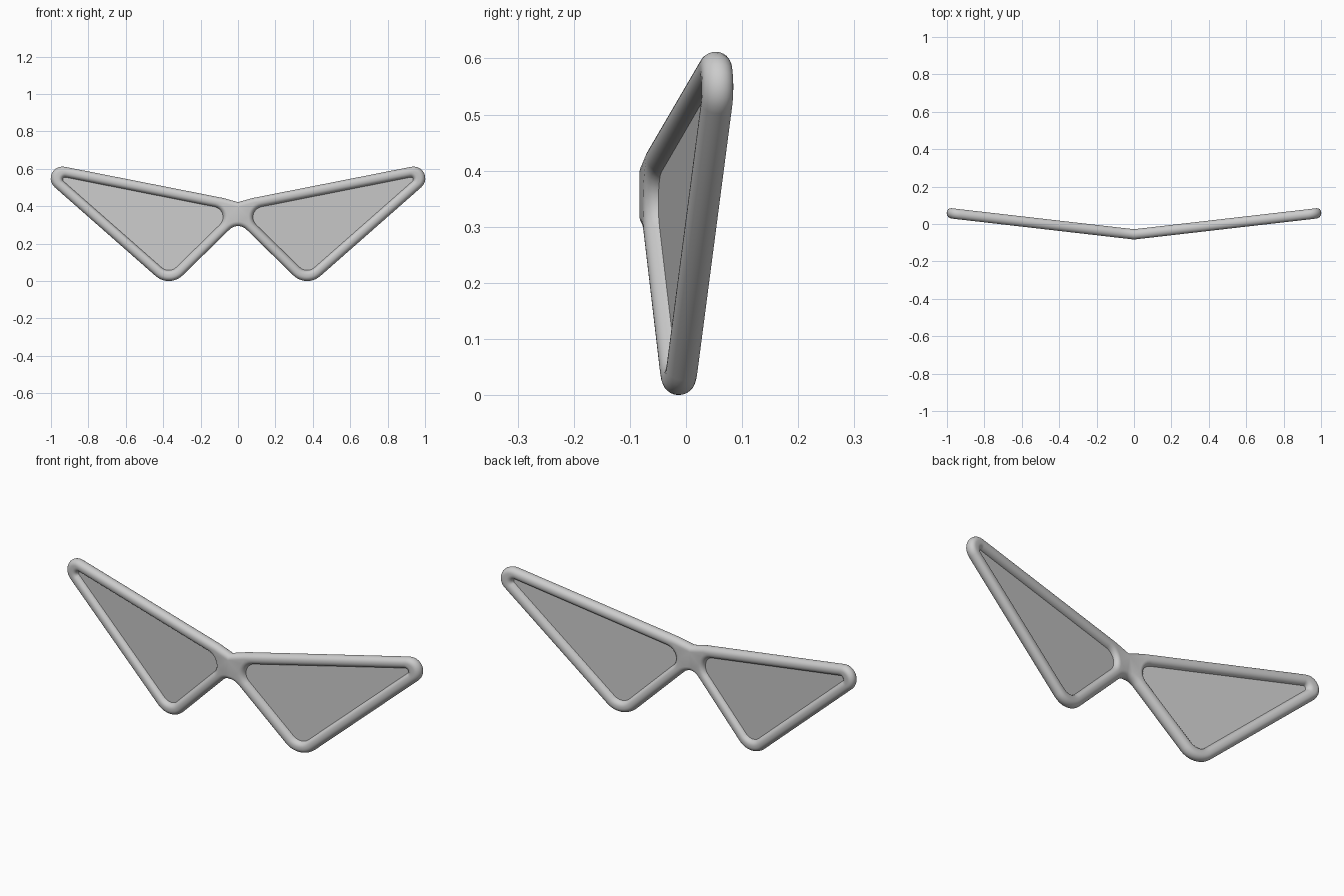
import bpy, bmesh, math
from mathutils import Vector

if "Cube" in bpy.data.objects:
    bpy.data.objects.remove(bpy.data.objects["Cube"])

HALF_T = 0.0275   # half thickness of the frame
ROUND = 0.025     # width of the rounded edge
SWEEP = 0.115     # how far each wing sweeps back per unit of x


def material(name, v):
    m = bpy.data.materials.new(name)
    m.diffuse_color = (v, v, v, 1)
    m.use_nodes = True
    m.node_tree.nodes["Principled BSDF"].inputs["Base Color"].default_value = m.diffuse_color
    return m


def fillet(corners, steps=10):
    """Closed outline from (x, z, radius) corners."""
    out = []
    n = len(corners)
    for i, (x, z, r) in enumerate(corners):
        p = Vector((x, z))
        if r == 0:
            out.append(p)
            continue
        a = (Vector(corners[i - 1][:2]) - p).normalized()
        b = (Vector(corners[(i + 1) % n][:2]) - p).normalized()
        half = a.angle(b) / 2
        centre = p + (a + b).normalized() * (r / math.sin(half))
        start = p + a * (r / math.tan(half)) - centre
        end = p + b * (r / math.tan(half)) - centre
        turn = math.pi - 2 * half
        for k in range(steps + 1):
            t = k / steps
            v = (start * math.sin((1 - t) * turn) + end * math.sin(t * turn)) / math.sin(turn)
            out.append(centre + v)
    return out


def inset(pts, d):
    """Offset a closed outline to its left by d."""
    out = []
    for i, p in enumerate(pts):
        a = (p - pts[i - 1]).normalized()
        b = (pts[(i + 1) % len(pts)] - p).normalized()
        na, nb = Vector((-a.y, a.x)), Vector((-b.y, b.x))
        out.append(p + (na + nb) * (d / (1 + na.dot(nb))))
    return out


def place(x, z, depth):
    return (x, depth + SWEEP * abs(x) - 0.0555, z)


def finish(bm, name, mat):
    bmesh.ops.recalc_face_normals(bm, faces=bm.faces)
    me = bpy.data.meshes.new(name)
    bm.to_mesh(me)
    bm.free()
    me.materials.append(mat)
    ob = bpy.data.objects.new(name, me)
    bpy.context.collection.objects.link(ob)
    bpy.ops.object.select_all(action='DESELECT')
    ob.select_set(True)
    bpy.context.view_layer.objects.active = ob
    bpy.ops.object.shade_smooth_by_angle(angle=math.radians(35))
    return ob


frame_grey = material("frame grey", 0.6)
lens_grey = material("lens grey", 0.6)

# Outer outline, counter-clockwise, and the two lens openings, clockwise
right_side = [(0.366, -0.0385, 0.106), (1.1556, 0.656, 0.063), (0.08, 0.444, 0)]
left_side = [(-x, z, r) for x, z, r in reversed(right_side)]
outer = fillet([(0, 0.32, 0.065)] + right_side + [(0, 0.422, 0)] + left_side)
opening = [(0.021, 0.376, 0.056), (0.966, 0.563, 0.012), (0.368, 0.037, 0.058)]
hole_right = fillet(opening)
hole_left = [Vector((-p.x, p.y)) for p in reversed(hole_right)]

# Frame: rounded rims around every outline, flat faces filled between them
bm = bmesh.new()
caps = [[], []]
STEPS = 12
for loop in (outer, hole_right, hole_left):
    rings = []
    for k in range(STEPS + 1):
        a = math.pi * (k / STEPS - 0.5)
        pts = inset(loop, ROUND * (1 - math.cos(a)))
        rings.append([bm.verts.new((p.x, HALF_T * math.sin(a), p.y)) for p in pts])
    n = len(loop)
    for r0, r1 in zip(rings, rings[1:]):
        for i in range(n):
            j = (i + 1) % n
            bm.faces.new((r0[i], r0[j], r1[j], r1[i]))
    for cap, ring in zip(caps, (rings[0], rings[-1])):
        cap += [bm.edges.get((ring[i], ring[(i + 1) % n])) for i in range(n)]
for cap in caps:
    bmesh.ops.triangle_fill(bm, edges=cap, use_beauty=True, use_dissolve=False)

# Crease the bridge at the middle and sweep both wings back
bmesh.ops.bisect_plane(bm, geom=bm.verts[:] + bm.edges[:] + bm.faces[:],
                       plane_co=(0, 0, 0), plane_no=(1, 0, 0), dist=1e-5)
for v in bm.verts:
    v.co = place(v.co.x, v.co.z, v.co.y)
finish(bm, "frame", frame_grey)

# Lenses: thin plates held in the middle of the rims
for name, loop in (("lens_right", hole_right), ("lens_left", hole_left)):
    bm = bmesh.new()
    pts = inset(loop, 0.003)
    front = [bm.verts.new(place(p.x, p.y, -0.003)) for p in pts]
    back = [bm.verts.new(place(p.x, p.y, 0.003)) for p in pts]
    bm.faces.new(front)
    bm.faces.new(back[::-1])
    for i in range(len(pts)):
        j = (i + 1) % len(pts)
        bm.faces.new((front[i], front[j], back[j], back[i]))
    finish(bm, name, lens_grey)
